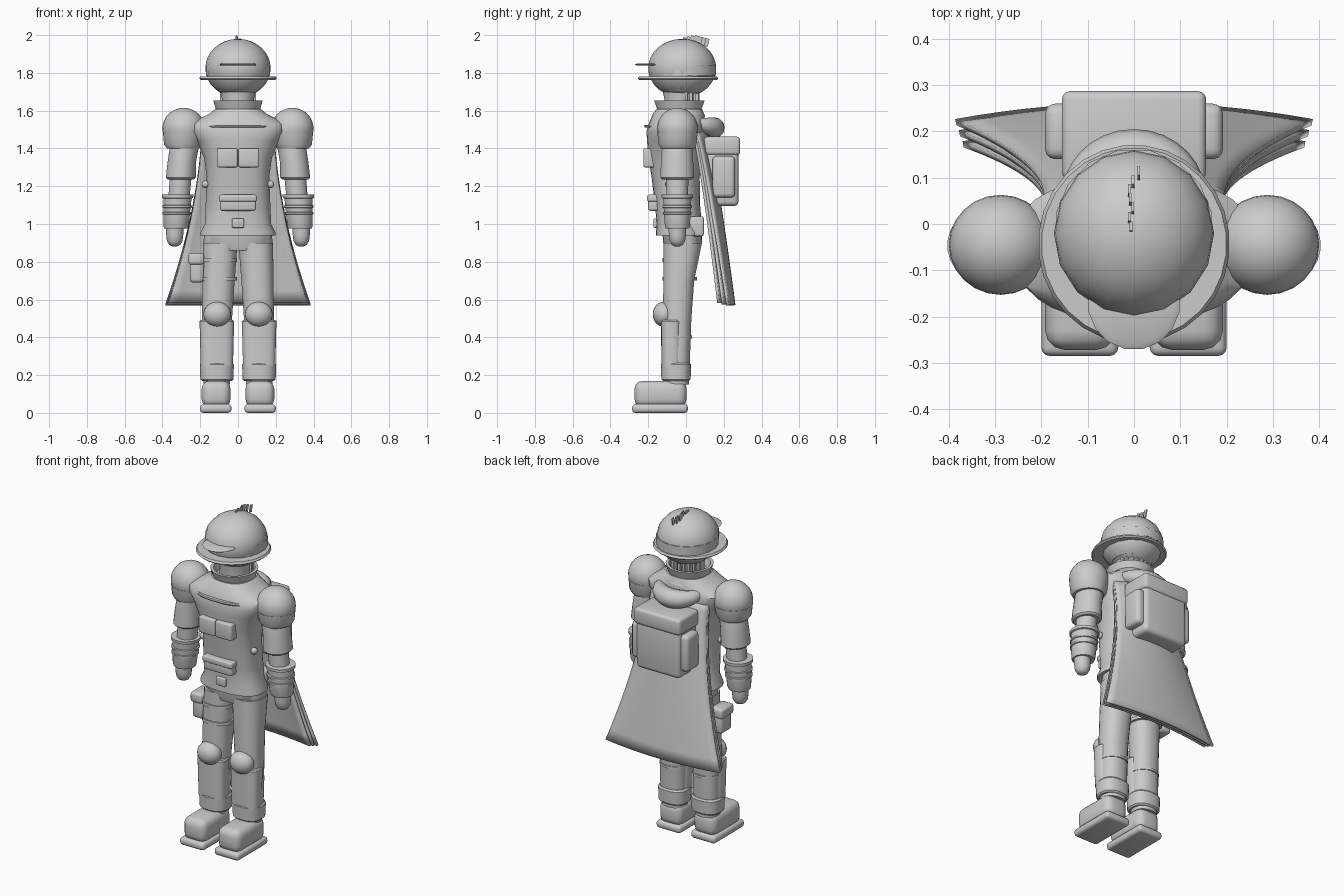
import bpy, bmesh, math, random
from mathutils import Matrix, Vector

if "Cube" in bpy.data.objects:
    bpy.data.objects.remove(bpy.data.objects["Cube"], do_unlink=True)

random.seed(4)
SIDES = ((-1, "right"), (1, "left"))
grey = bpy.data.materials.new("plain grey")
grey.use_nodes = True
grey.diffuse_color = (0.6, 0.6, 0.6, 1)
grey.node_tree.nodes["Principled BSDF"].inputs["Base Color"].default_value = (0.6, 0.6, 0.6, 1)
parts = []


def finish(name, bm):
    bmesh.ops.recalc_face_normals(bm, faces=bm.faces)
    me = bpy.data.meshes.new(name)
    bm.to_mesh(me)
    bm.free()
    me.materials.append(grey)
    ob = bpy.data.objects.new(name, me)
    bpy.context.collection.objects.link(ob)
    parts.append(ob)
    return ob


def loft(name, rings, n=24, power=2.0):
    """Stacked oval rings given as (z, centre x, centre y, radius x, radius y)."""
    bm = bmesh.new()
    loops = []
    for z, cx, cy, rx, ry in rings:
        loop = []
        for i in range(n):
            a = math.tau * (i + 0.5) / n
            c, s = math.cos(a), math.sin(a)
            x = math.copysign(abs(c) ** (2 / power), c)
            y = math.copysign(abs(s) ** (2 / power), s)
            loop.append(bm.verts.new((cx + rx * x, cy + ry * y, z)))
        loops.append(loop)
    for lo, hi in zip(loops, loops[1:]):
        for i in range(n):
            j = (i + 1) % n
            bm.faces.new((lo[i], lo[j], hi[j], hi[i]))
    bm.faces.new(loops[0][::-1])
    bm.faces.new(loops[-1])
    return finish(name, bm)


def box(name, x, y, z, bevel=0.01, tilt=0):
    """Rounded box given by its extent on each axis."""
    bm = bmesh.new()
    size = Vector((x[1] - x[0], y[1] - y[0], z[1] - z[0]))
    mid = Vector((sum(x) / 2, sum(y) / 2, sum(z) / 2))
    bmesh.ops.create_cube(bm, size=1)
    bmesh.ops.scale(bm, vec=size, verts=bm.verts)
    if bevel:
        bmesh.ops.bevel(bm, geom=bm.edges[:], offset=bevel, segments=3,
                        profile=0.5, affect='EDGES')
    bmesh.ops.rotate(bm, cent=(0, 0, 0), matrix=Matrix.Rotation(tilt, 3, 'X'), verts=bm.verts)
    bmesh.ops.translate(bm, vec=mid, verts=bm.verts)
    return finish(name, bm)


def ball(name, centre, radii, u=24, v=16):
    bm = bmesh.new()
    bmesh.ops.create_uvsphere(bm, u_segments=u, v_segments=v, radius=1)
    bmesh.ops.scale(bm, vec=radii, verts=bm.verts)
    bmesh.ops.translate(bm, vec=centre, verts=bm.verts)
    return finish(name, bm)


def mirrored(x0, x1, s):
    return tuple(sorted((x0 * s, x1 * s)))


# Head and helmet
loft("neck", [(1.55, 0, -.03, .09, .09), (1.66, 0, -.03, .085, .085), (1.73, 0, -.03, .1, .1)])
loft("jaw", [(1.705, 0, -.02, .11, .11), (1.73, 0, -.02, .135, .14), (1.77, 0, -.02, .16, .165)])
ball("helmet_dome", (0, -.02, 1.825), (.173, .18, .155), 16, 16)
loft("helmet_band", [(1.785, 0, -.012, .172, .175), (1.84, 0, -.012, .172, .175)], 16)
loft("helmet_brim", [(1.763, 0, -.043, .2, .207), (1.77, 0, -.043, .207, .214),
                     (1.782, 0, -.043, .2, .207)], 28)
loft("helmet_visor", [(1.838, 0, -.17, .09, .094), (1.844, 0, -.17, .1, .102),
                      (1.851, 0, -.17, .085, .09)], 16)
for i in range(7):
    y = -.01 + .02 * i
    x = random.uniform(-.012, .012)
    top = 2.0 - .25 * abs(y - .04)
    box(f"crest_tuft_{i}", (x - .003, x + .003), (y - .01, y + .01), (1.94, top), 0, -.25)
for i in range(9):
    a = math.radians(20 + 17.5 * i)
    x, y = .093 * math.cos(a), -.03 + .093 * math.sin(a)
    box(f"nape_hair_{i}", (x - .008, x + .008), (y - .008, y + .008), (1.62, 1.75), .003)

# Jacket, collar and chest details
loft("jacket", [(.94, 0, -.035, .2, .125), (.955, 0, -.035, .2, .125), (1.0, 0, -.035, .176, .12),
                (1.1, 0, -.045, .172, .12), (1.25, 0, -.055, .166, .128), (1.35, 0, -.055, .18, .145),
                (1.44, 0, -.055, .22, .152), (1.49, 0, -.055, .255, .155), (1.525, 0, -.05, .26, .15),
                (1.55, 0, -.045, .22, .145), (1.585, 0, -.04, .15, .135), (1.61, 0, -.035, .12, .12)],
     32, 2.5)
loft("yoke_seam", [(1.511, 0, -.055, .2, .165), (1.518, 0, -.055, .205, .168),
                   (1.525, 0, -.055, .2, .165)], 32, 2.5)
loft("collar", [(1.57, 0, -.037, .145, .14), (1.61, 0, -.035, .119, .119), (1.655, 0, -.035, .132, .135),
                (1.655, 0, -.035, .115, .118), (1.6, 0, -.035, .1, .1)], 28)
for s, side in SIDES:
    box(f"{side}_chest_pocket", mirrored(.002, .112, s), (-.226, -.16), (1.3, 1.4), .01)
    ball(f"{side}_jacket_button", (.172 * s, -.09, 1.21), (.02, .02, .02), 12, 8)
    box(f"{side}_hip_pouch", mirrored(.09, .17, s), (.02, .095), (.935, 1.04), .012)
box("belly_pouch", (-.095, .095), (-.2, -.13), (1.07, 1.14), .012)
box("belly_pouch_flap", (-.1, .1), (-.206, -.13), (1.118, 1.155), .01)
box("buckle", (-.032, .032), (-.172, -.14), (.98, 1.03), .006)

# Arms
for s, side in SIDES:
    ball(f"{side}_shoulder_pad", (.288 * s, -.045, 1.505), (.112, .108, .11))
    loft(f"{side}_shoulder_pad_rim", [(1.4, .292 * s, -.045, .085, .09), (1.42, .292 * s, -.045, .1, .1),
                                      (1.48, .288 * s, -.045, .11, .107)])
    loft(f"{side}_sleeve", [(1.235, .303 * s, -.047, .07, .08), (1.245, .303 * s, -.047, .08, .09),
                            (1.33, .297 * s, -.047, .076, .086), (1.42, .282 * s, -.047, .077, .08),
                            (1.5, .255 * s, -.047, .075, .07)])
    loft(f"{side}_forearm", [(1.0, .325 * s, -.045, .055, .055), (1.25, .303 * s, -.047, .058, .06)])
    cuff = [(.975, .062), (.985, .066), (1.05, .071), (1.052, .077), (1.062, .077), (1.064, .071),
            (1.085, .073), (1.087, .079), (1.097, .079), (1.1, .073), (1.135, .075), (1.138, .083),
            (1.155, .084), (1.157, .06)]
    loft(f"{side}_gauntlet", [(z, (.327 - .05 * (z - 1)) * s, -.046, r, r) for z, r in cuff])
    hand = [(.882, .015), (.89, .03), (.91, .042), (.94, .046), (1.0, .047)]
    loft(f"{side}_hand", [(z, .335 * s, -.046, r, r) for z, r in hand], 16)

# Trousers, leg armour and boots
loft("hips", [(.86, 0, -.02, .13, .09), (.9, 0, -.018, .183, .103), (.98, 0, -.02, .18, .108)], 28, 2.5)
for s, side in SIDES:
    loft(f"{side}_leg", [(.15, .112 * s, -.05, .07, .065), (.3, .112 * s, -.05, .08, .072),
                         (.5, .111 * s, -.047, .08, .076), (.7, .103 * s, -.038, .086, .082),
                         (.9, .094 * s, -.018, .092, .103)], 24, 2.3)
    ball(f"{side}_knee_pad", (.11 * s, -.118, .522), (.073, .058, .066))
    loft(f"{side}_shin_guard", [(.25, .112 * s, -.075, .086, .055), (.485, .112 * s, -.078, .092, .055),
                                (.492, .112 * s, -.078, .086, .05)], 24, 3)
    loft(f"{side}_calf_strap", [(.395, .112 * s, -.045, .083, .077), (.41, .112 * s, -.045, .083, .077)])
    loft(f"{side}_ankle_cuff", [(.17, .112 * s, -.053, .08, .07), (.178, .112 * s, -.053, .088, .078),
                                (.255, .112 * s, -.053, .091, .081), (.265, .112 * s, -.053, .083, .074)],
         24, 2.5)
    box(f"{side}_boot", mirrored(.04, .192, s), (-.272, .003), (.03, .17), .042)
    box(f"{side}_boot_sole", mirrored(.034, .2, s), (-.285, .01), (0, .046), .018)

# Thigh pouch and its straps on the right leg
for i, z in enumerate((.71, .81)):
    loft(f"thigh_strap_{i}", [(z - .01, -.1, -.033, .096, .093), (z + .01, -.1, -.033, .096, .093)], 24, 2.3)
box("thigh_pouch", (-.255, -.18), (-.085, .02), (.69, .82), .018)
box("thigh_pouch_flap", (-.262, -.18), (-.092, .027), (.785, .845), .014)

# Cape of three hanging layers
ROWS, COLS = 14, 16
for layer in range(3):
    bm = bmesh.new()
    grid = []
    for r in range(ROWS + 1):
        t = r / ROWS
        half = .19 + (.195 - .008 * layer) * t ** 1.7
        back = .1 + .155 * t ** .8 - .024 * layer * (.3 + .7 * t)
        row = []
        for c in range(COLS + 1):
            u = 2 * c / COLS - 1
            y = back - (.055 - .02 * t) * u * u
            row.append(bm.verts.new((half * u, y, 1.51 - (.94 - .006 * layer) * t)))
        grid.append(row)
    for a, b in zip(grid, grid[1:]):
        for c in range(COLS):
            bm.faces.new((a[c], a[c + 1], b[c + 1], b[c]))
    cape = finish(f"cape_layer_{layer}", bm)
    mod = cape.modifiers.new("thickness", 'SOLIDIFY')
    mod.thickness = .014
    mod.offset = 0

# Backpack with flap, side pockets and a rolled blanket
box("backpack", (-.148, .148), (.1, .278), (1.095, 1.43), .025)
box("backpack_flap", (-.156, .156), (.095, .287), (1.365, 1.462), .018)
for s, side in SIDES:
    box(f"{side}_backpack_pocket", mirrored(.13, .192, s), (.14, .26), (1.14, 1.36), .022)
bm = bmesh.new()
STEPS, N = 16, 12
rings = []
for i in range(STEPS + 1):
    a = math.pi * (.04 + .92 * i / STEPS)
    r = .022 + .033 * math.sin(a)
    out = Vector((math.cos(a), math.sin(a), 0))
    mid = Vector((.13 * out.x, .03 + .12 * out.y, 1.535 - .025 * out.y))
    rings.append([bm.verts.new(mid + r * (out * math.cos(k * math.tau / N)
                  + Vector((0, 0, math.sin(k * math.tau / N))))) for k in range(N)])
for a, b in zip(rings, rings[1:]):
    for k in range(N):
        bm.faces.new((a[k], a[(k + 1) % N], b[(k + 1) % N], b[k]))
bm.faces.new(rings[0])
bm.faces.new(rings[-1])
finish("blanket_roll", bm)

# Smooth shading with sharp edges kept
bpy.ops.object.select_all(action='DESELECT')
for ob in parts:
    ob.select_set(True)
bpy.context.view_layer.objects.active = parts[0]
bpy.ops.object.shade_smooth_by_angle(angle=math.radians(35))
